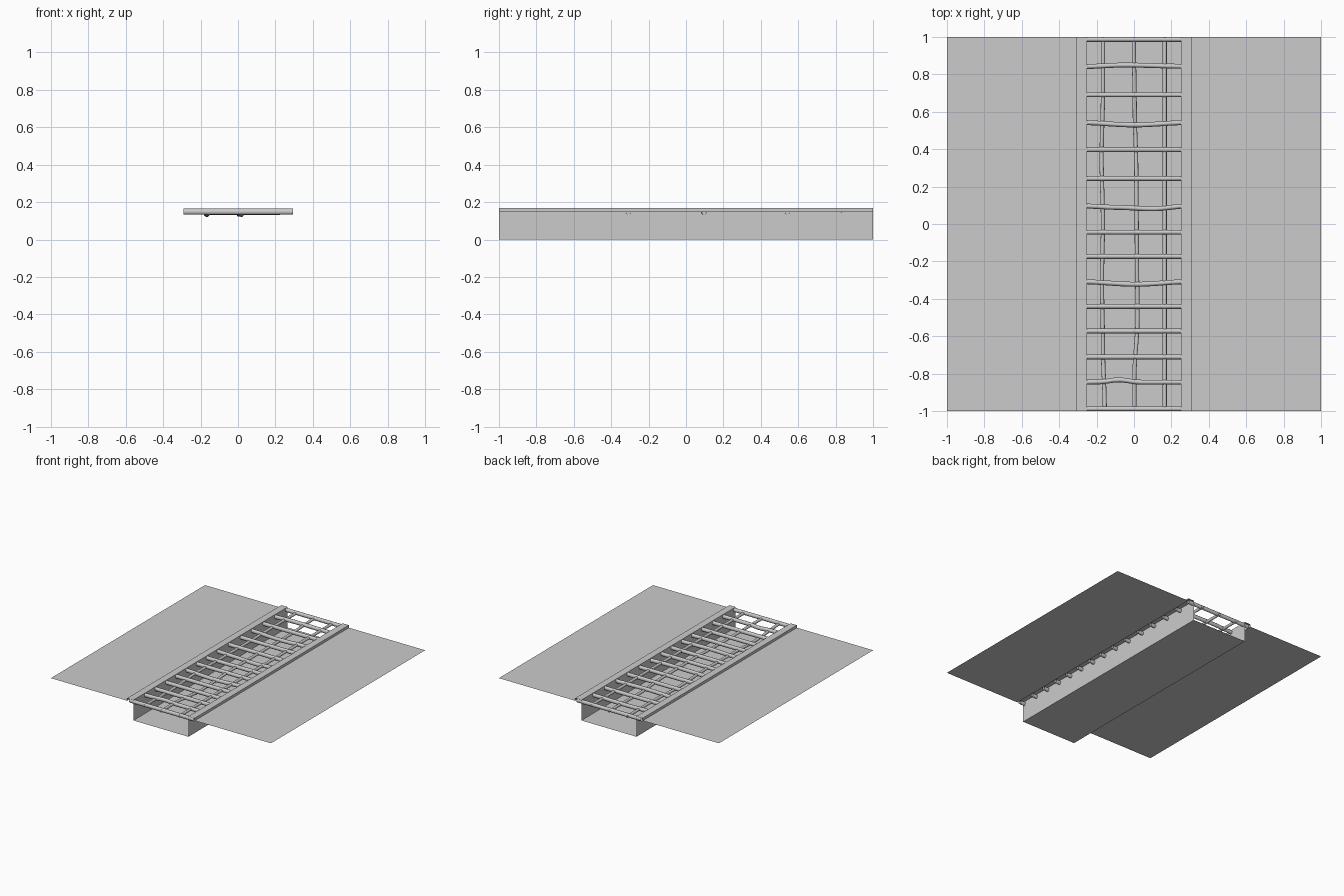
import bpy, bmesh, math

if "Cube" in bpy.data.objects:
    bpy.data.objects.remove(bpy.data.objects["Cube"])


def add_object(name, bm, smooth=False):
    mesh = bpy.data.meshes.new(name)
    bm.to_mesh(mesh)
    bm.free()
    for p in mesh.polygons:
        p.use_smooth = smooth
    obj = bpy.data.objects.new(name, mesh)
    bpy.context.collection.objects.link(obj)
    return obj


def sample(keys, t):
    # eased interpolation of (position, side offset, height offset) keys
    for a, b in zip(keys, keys[1:]):
        if t <= b[0]:
            f = max(0, (t - a[0]) / (b[0] - a[0]))
            f = f * f * (3 - 2 * f)
            return [a[i] + (b[i] - a[i]) * f for i in (1, 2)]
    return keys[-1][1:]


def bar(name, axis, start, end, side, z, r_side, r_z, keys=None, steps=16, sides=10):
    # open-ended round bar along x or y, optionally bent
    bm = bmesh.new()
    n = steps if keys else 1
    rings = []
    for i in range(n + 1):
        t = start + (end - start) * i / n
        ds, dz = sample(keys, t) if keys else (0, 0)
        ring = []
        for k in range(sides):
            a = 2 * math.pi * k / sides
            s = side + ds + r_side * math.cos(a)
            h = z + dz + r_z * math.sin(a)
            ring.append(bm.verts.new((t, s, h) if axis == 'x' else (s, t, h)))
        rings.append(ring)
    for r0, r1 in zip(rings, rings[1:]):
        for k in range(sides):
            j = (k + 1) % sides
            # winding chosen so the tube faces outward
            quad = (r0[k], r0[j], r1[j], r1[k])
            bm.faces.new(quad[::-1] if axis == 'y' else quad)
    return add_object(name, bm, True)


# Ground, raised curbs and drain channel as one extruded sheet
half = [(1, 0.147), (0.307, 0.147), (0.307, 0.168), (0.25, 0.168), (0.25, 0)]
profile = [(-x, z) for x, z in half] + half[::-1]
bm = bmesh.new()
front = [bm.verts.new((x, -1, z)) for x, z in profile]
back = [bm.verts.new((x, 1, z)) for x, z in profile]
for i in range(len(profile) - 1):
    bm.faces.new((front[i], front[i + 1], back[i + 1], back[i]))
add_object("ground_and_channel", bm)

# Cross bars of the grate, a few of them bent
cross_y = [-0.987, -0.845, -0.71, -0.572, -0.44, -0.308, -0.173, -0.044,
           0.097, 0.243, 0.397, 0.542, 0.69, 0.842, 0.986]
bends = {
    1: [(-0.29, 0, 0), (-0.18, 0.002, 0), (-0.08, 0.013, 0), (0.03, 0, 0), (0.295, 0, 0)],
    5: [(-0.29, 0, 0), (0.01, -0.014, -0.002), (0.295, 0, 0)],
    8: [(-0.29, 0, 0), (-0.1, -0.008, 0), (0.1, -0.016, -0.003), (0.295, 0, 0)],
    11: [(-0.29, 0, 0), (0.0, -0.013, -0.002), (0.295, 0, 0)],
    13: [(-0.29, -0.002, 0), (-0.05, 0.007, 0), (0.295, 0, 0)],
}
for i, y in enumerate(cross_y):
    bar(f"cross_bar_{i + 1}", 'x', -0.29, 0.295, y, 0.149, 0.013, 0.0165, bends.get(i))

# Long bars: two wavy and sagging, one straight
wavy_left = [(-1, 0.012, 0), (-0.65, 0.002, -0.013), (-0.3, -0.003, 0),
             (0.0, 0.002, 0), (0.35, -0.005, -0.008), (0.7, 0.002, 0), (1, 0.003, 0)]
wavy_mid = [(-1, 0.002, 0), (-0.82, 0.002, 0), (-0.5, 0.019, -0.013),
            (-0.1, 0.015, 0), (0.3, 0.012, 0), (0.6, 0.004, -0.01), (1, -0.001, 0)]
bar("long_bar_left", 'y', -1, 1, -0.168, 0.144, 0.011, 0.012, wavy_left, 32)
bar("long_bar_middle", 'y', -1, 1, 0.0, 0.144, 0.011, 0.012, wavy_mid, 32)
bar("long_bar_right", 'y', -1, 1, 0.164, 0.146, 0.011, 0.012)
